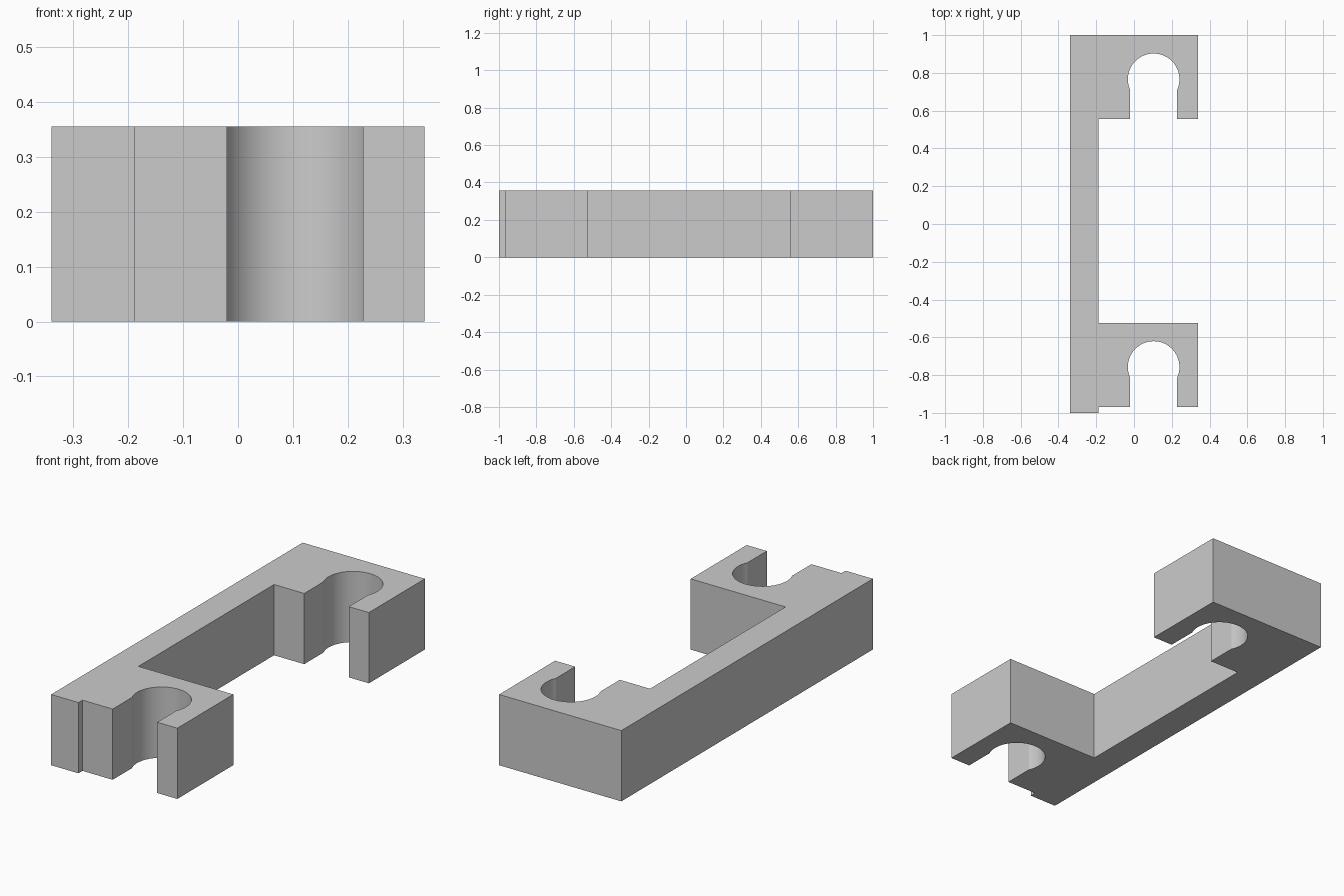
import bpy
import bmesh
import math

cube = bpy.data.objects.get("Cube")
if cube:
    bpy.data.objects.remove(cube, do_unlink=True)

HEIGHT = 0.356
LEFT, SPINE, RIGHT = -0.34, -0.188, 0.34     # x of spine back, spine front, arm tip
ARM_DEPTH = 0.445
ARM_BACKS = (-0.523, 1.0)                    # back face y of each arm
SLOT_X, SLOT_HALF, BORE = 0.104, 0.124, 0.1365
BORE_INSET = 0.234                           # bore centre behind the arm's back face
SEGMENTS = 48


def clip_outline(back):
    """Front edge of an arm from spine to tip, with its keyhole clip."""
    front, cy = back - ARM_DEPTH, back - BORE_INSET
    mouth = math.asin(SLOT_HALF / BORE)      # half angle of the opening
    start, sweep = -math.pi / 2 - mouth, -2 * (math.pi - mouth)
    pts = [(SPINE, front), (SLOT_X - SLOT_HALF, front)]
    for i in range(SEGMENTS + 1):
        a = start + sweep * i / SEGMENTS
        pts.append((SLOT_X + BORE * math.cos(a), cy + BORE * math.sin(a)))
    pts += [(SLOT_X + SLOT_HALF, front), (RIGHT, front), (RIGHT, back)]
    return pts


# Bracket outline: spine, front arm, gap, back arm
outline = [(LEFT, -1.0), (SPINE, -1.0)]
outline += clip_outline(ARM_BACKS[0])
outline.append((SPINE, ARM_BACKS[0]))
outline += clip_outline(ARM_BACKS[1])
outline.append((LEFT, 1.0))

# Extrude the outline upward
bm = bmesh.new()
base = bm.faces.new([bm.verts.new((x, y, 0)) for x, y in outline])
top = bmesh.ops.extrude_face_region(bm, geom=[base], use_keep_orig=True)
for v in top["geom"]:
    if isinstance(v, bmesh.types.BMVert):
        v.co.z = HEIGHT
bmesh.ops.recalc_face_normals(bm, faces=bm.faces)
# Triangulate the concave caps cleanly
caps = [f for f in bm.faces if len(f.verts) > 4]
bmesh.ops.triangulate(bm, faces=caps, ngon_method="BEAUTY")
mesh = bpy.data.meshes.new("clip_bracket")
bm.to_mesh(mesh)
bm.free()

bracket = bpy.data.objects.new("clip_bracket", mesh)
bpy.context.collection.objects.link(bracket)

# Plain grey material
grey = bpy.data.materials.new("light_grey")
grey.use_nodes = True
colour = (0.6, 0.6, 0.6, 1)
grey.diffuse_color = colour
grey.node_tree.nodes["Principled BSDF"].inputs["Base Color"].default_value = colour
mesh.materials.append(grey)

# Smooth bores, sharp corners
bpy.ops.object.select_all(action="DESELECT")
bracket.select_set(True)
bpy.context.view_layer.objects.active = bracket
bpy.ops.object.shade_smooth_by_angle(angle=math.radians(20))
